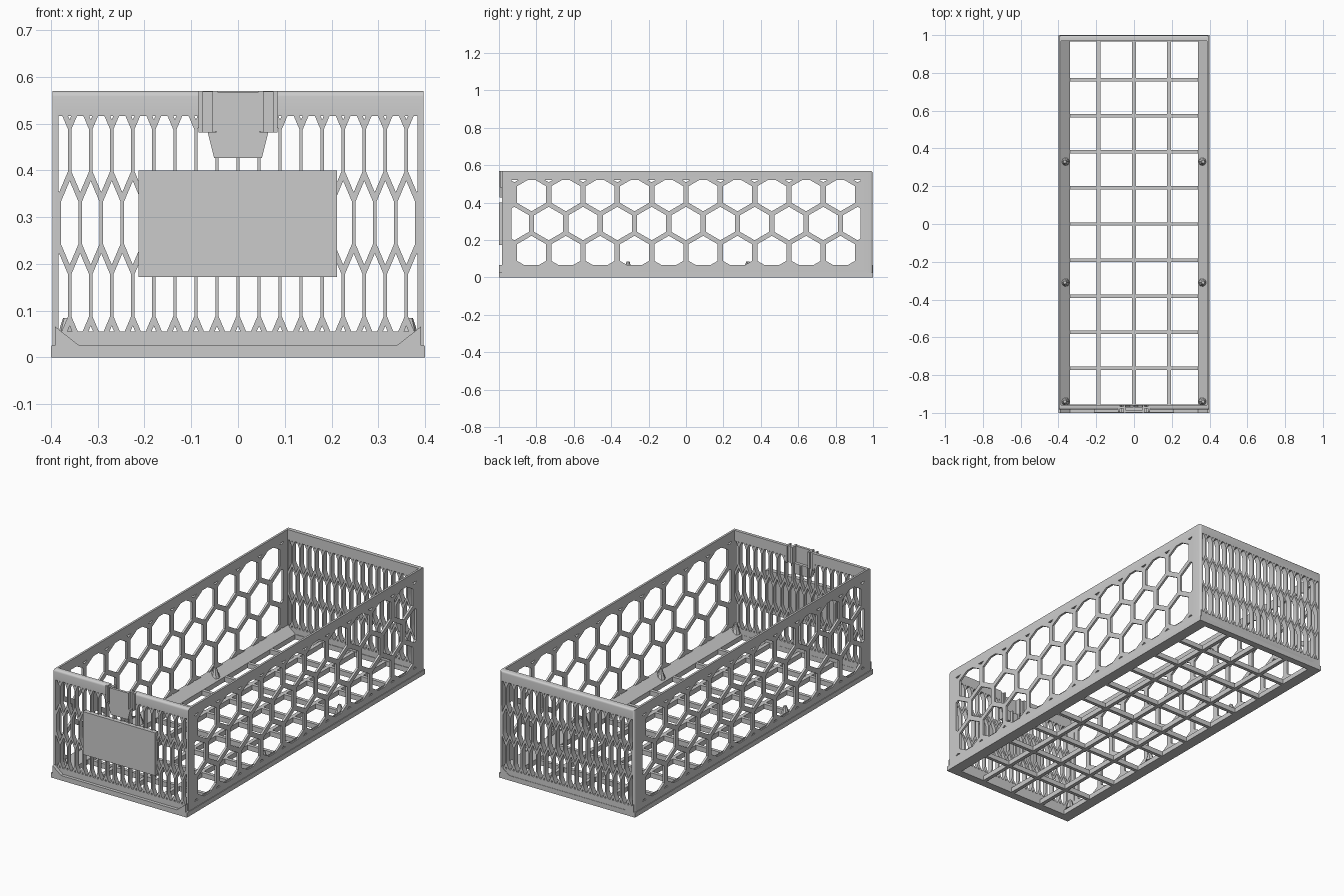
import bpy, bmesh, math
from mathutils import Vector

old = bpy.data.objects.get("Cube")
if old:
    bpy.data.objects.remove(old, do_unlink=True)

grey = bpy.data.materials.new("light grey plastic")
grey.use_nodes = True
colour = (0.6, 0.6, 0.6, 1)
grey.diffuse_color = colour
grey.node_tree.nodes["Principled BSDF"].inputs["Base Color"].default_value = colour


def finish(bm, name):
    bmesh.ops.recalc_face_normals(bm, faces=bm.faces)
    mesh = bpy.data.meshes.new(name)
    bm.to_mesh(mesh)
    bm.free()
    mesh.materials.append(grey)
    ob = bpy.data.objects.new(name, mesh)
    bpy.context.collection.objects.link(ob)
    return ob


def add_box(bm, x, y, z):
    verts = bmesh.ops.create_cube(bm, size=1)["verts"]
    for v in verts:
        v.co = [r[0] if c < 0 else r[1] for c, r in zip(v.co, (x, y, z))]


def box(name, x, y, z):
    bm = bmesh.new()
    add_box(bm, x, y, z)
    return finish(bm, name)


def extrude_y(name, profile, y0, y1):
    bm = bmesh.new()
    face = bm.faces.new([bm.verts.new((x, y0, z)) for x, z in profile])
    ext = bmesh.ops.extrude_face_region(bm, geom=[face])["geom"]
    for v in ext:
        if isinstance(v, bmesh.types.BMVert):
            v.co.y = y1
    return finish(bm, name)


def cut(ob, cutter):
    cutter.hide_render = True
    mod = ob.modifiers.new("cut", 'BOOLEAN')
    mod.operation = 'DIFFERENCE'
    mod.solver = 'EXACT'
    mod.object = cutter
    bpy.context.view_layer.objects.active = ob
    bpy.ops.object.modifier_apply(modifier=mod.name)
    bpy.data.objects.remove(cutter, do_unlink=True)


ROW, PITCH, RADIUS, MID = 0.155, 0.1835, 0.0895, 0.288


def honeycomb(name, axis, stretch, limit, reach, low, high):
    """Prisms for a staggered honeycomb, trimmed to a rectangle."""
    bm = bmesh.new()
    side = 1 - axis
    for row in range(-2, 3):
        for k in range(-12, 13):
            centre = (k + 0.5 * (row % 2)) * PITCH * stretch
            verts = []
            for i in range(6):
                a = math.pi * i / 3
                co = Vector((0, 0, MID + row * ROW + RADIUS * math.cos(a)))
                co[side] = centre + stretch * RADIUS * math.sin(a)
                co[axis] = -reach
                verts.append(bm.verts.new(co))
            bm.faces.new(verts)
    # trim to the border
    for index, value, sign in ((side, limit, 1), (side, -limit, -1), (2, high, 1), (2, low, -1)):
        co, no = Vector(), Vector()
        co[index], no[index] = value, sign
        bmesh.ops.bisect_plane(bm, geom=bm.verts[:] + bm.edges[:] + bm.faces[:],
                               plane_co=co, plane_no=no, clear_outer=True)
    ext = bmesh.ops.extrude_face_region(bm, geom=bm.faces[:])["geom"]
    for v in ext:
        if isinstance(v, bmesh.types.BMVert):
            v.co[axis] = reach
    return finish(bm, name)


# Basket walls: rounded shell, hollowed and pierced
bm = bmesh.new()
add_box(bm, (-0.397, 0.397), (-0.983, 0.998), (0.01, 0.57))
rounded = []
for e in bm.edges:
    m = (e.verts[0].co + e.verts[1].co) / 2
    if (m.z > 0.5 and abs(m.y) > 0.9) or (abs(m.x) > 0.3 and m.y > 0.9 and 0.1 < m.z < 0.5):
        rounded.append(e)
bmesh.ops.bevel(bm, geom=rounded, offset=0.012, segments=4, profile=0.5, affect='EDGES')
walls = finish(bm, "basket_walls")
cut(walls, box("hollow", (-0.386, 0.386), (-0.957, 0.968), (-0.1, 0.7)))
cut(walls, honeycomb("side_holes", 0, 1, 0.932, 0.6, 0.058, 0.52))
cut(walls, honeycomb("end_holes", 1, 0.2452, 0.384, 1.2, 0.056, 0.516))
cut(walls, box("latch_notch", (-0.083, 0.083), (-1.1, -0.9), (0.482, 0.7)))
bpy.ops.object.select_all(action='DESELECT')
walls.select_set(True)
bpy.context.view_layer.objects.active = walls
bpy.ops.object.shade_smooth_by_angle(angle=math.radians(30))

# Floor tray with sloped edges, cut into a grid
half = [(0.4, 0), (0.4, 0.025), (0.391, 0.026), (0.391, 0.066), (0.34, 0.026)]
profile = half + [(-x, z) for x, z in reversed(half)]
tray = extrude_y("floor_grid", profile, -1, 1)
bm = bmesh.new()
xs = [-0.35, -0.188, 0, 0.186, 0.35]
ys = [-0.965] + [k * 0.191 for k in range(-4, 5)] + [0.974]
for x0, x1 in zip(xs, xs[1:]):
    for y0, y1 in zip(ys, ys[1:]):
        add_box(bm, (x0 + 0.01, x1 - 0.01), (y0 + 0.009, y1 - 0.009), (-0.1, 0.2))
cut(tray, finish(bm, "floor_openings"))

# Small pegs on the sloped edges
for side in (-1, 1):
    for y in (-0.94, -0.31, 0.33):
        bm = bmesh.new()
        bmesh.ops.create_cone(bm, cap_ends=True, segments=8, radius1=0.024, radius2=0.008, depth=0.05)
        bmesh.ops.translate(bm, verts=bm.verts, vec=(side * 0.366, y, 0.06))
        finish(bm, "floor_peg")

# Label plate on the front
box("label_plate", (-0.213, 0.212), (-0.999, -0.975), (0.172, 0.4))

# Latch: tapered tab, centre plate, ribs and wings
extrude_y("latch_tab", [(-0.065, 0.482), (-0.051, 0.427), (0.051, 0.427), (0.065, 0.482)], -0.998, -0.97)
box("latch_plate", (-0.046, 0.046), (-0.998, -0.985), (0.481, 0.568))
for side in (-1, 1):
    def span(a, b):
        return sorted((side * a, side * b))
    box("latch_rib", span(0.044, 0.055), (-1.0, -0.957), (0.483, 0.57))
    box("latch_wing", span(0.054, 0.076), (-0.978, -0.966), (0.481, 0.569))
    box("latch_post", span(0.075, 0.084), (-0.995, -0.957), (0.481, 0.57))
